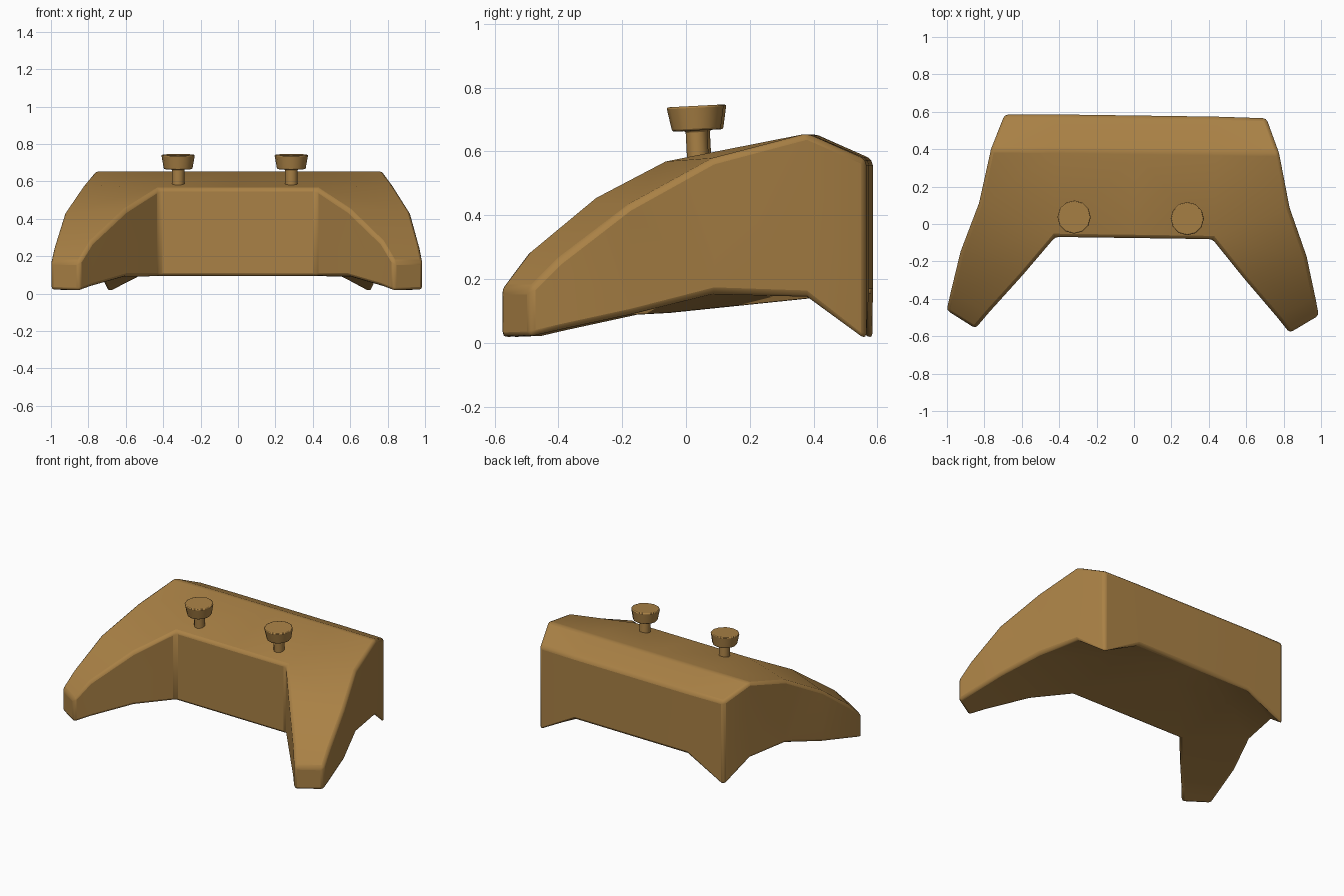
import bpy, bmesh, math
from mathutils import Matrix

if "Cube" in bpy.data.objects:
    bpy.data.objects.remove(bpy.data.objects["Cube"])

mat = bpy.data.materials.new("tan_plastic")
mat.diffuse_color = (0.40, 0.22, 0.06, 1)
mat.use_nodes = True
mat.node_tree.nodes["Principled BSDF"].inputs["Base Color"].default_value = mat.diffuse_color
TURN = math.radians(-0.8)   # whole model sits slightly turned


def finish(name, bm, bevel, segments, mirror=False):
    bmesh.ops.recalc_face_normals(bm, faces=bm.faces[:])
    me = bpy.data.meshes.new(name)
    bm.to_mesh(me)
    bm.free()
    ob = bpy.data.objects.new(name, me)
    bpy.context.collection.objects.link(ob)
    me.materials.append(mat)
    if mirror:
        ob.modifiers.new("mirror", 'MIRROR')
    b = ob.modifiers.new("bevel", 'BEVEL')
    b.width, b.segments = bevel, segments
    b.limit_method, b.angle_limit = 'ANGLE', math.radians(32)
    bpy.ops.object.select_all(action='DESELECT')
    bpy.context.view_layer.objects.active = ob
    ob.select_set(True)
    bpy.ops.object.shade_smooth_by_angle(angle=math.radians(35))
    return ob


# Right half of the body: rows from back to grip tip, each (x, y, bottom z, top z)
rows = [
    [(0, .58, .15, .575), (.43, .58, .15, .575), (.70, .575, .0, .575)],
    [(0, .39, .14, .657), (.43, .39, .14, .657), (.77, .39, .145, .657)],
    [(0, -.075, .092, .565), (.42, -.075, .092, .565), (.83, .10, .155, .58)],
    [None, (.59, -.28, .092, .455), (.925, -.16, .088, .435)],
    [None, (.77, -.485, .04, .285), (.975, -.38, .04, .265)],
    [None, (.84, -.57, .014, .17), (.995, -.475, .018, .17)],
]
bm = bmesh.new()
bot = [[p and bm.verts.new((p[0], p[1], p[2])) for p in r] for r in rows]
top = [[p and bm.verts.new((p[0], p[1], p[3])) for p in r] for r in rows]
for i in range(5):
    for j in range(2):
        for g in (bot, top):
            q = [g[i][j], g[i][j + 1], g[i + 1][j + 1], g[i + 1][j]]
            if all(q):
                bm.faces.new(q)
# Walls follow the outline of the half
rim = [(0, 0), (0, 1)] + [(i, 2) for i in range(6)] + [(i, 1) for i in range(5, 1, -1)] + [(2, 0)]
for (a, b), (c, d) in zip(rim, rim[1:]):
    bm.faces.new([bot[a][b], bot[c][d], top[c][d], top[a][b]])
body = finish("controller_body", bm, 0.018, 2, mirror=True)
body.rotation_euler.z = TURN


# Thumbsticks: lathed stem and flared cap
def stick(name, x, y):
    prof = [(.034, -.10), (.034, .083), (.076, .083), (.09, .16)]
    n = 12
    bm = bmesh.new()
    rings = [[bm.verts.new((r * math.cos(2 * math.pi * k / n), r * math.sin(2 * math.pi * k / n), z))
              for k in range(n)] for r, z in prof]
    for lo, hi in zip(rings, rings[1:]):
        for k in range(n):
            bm.faces.new([lo[k], lo[(k + 1) % n], hi[(k + 1) % n], hi[k]])
    bm.faces.new(rings[0])
    bm.faces.new(rings[-1])
    ob = finish(name, bm, 0.006, 2)
    ob.matrix_world = (Matrix.Translation((x, y, .583)) @ Matrix.Rotation(TURN, 4, 'Z')
                       @ Matrix.Rotation(math.radians(3), 4, 'X'))


stick("left_thumbstick", -.32, .045)
stick("right_thumbstick", .285, .037)
